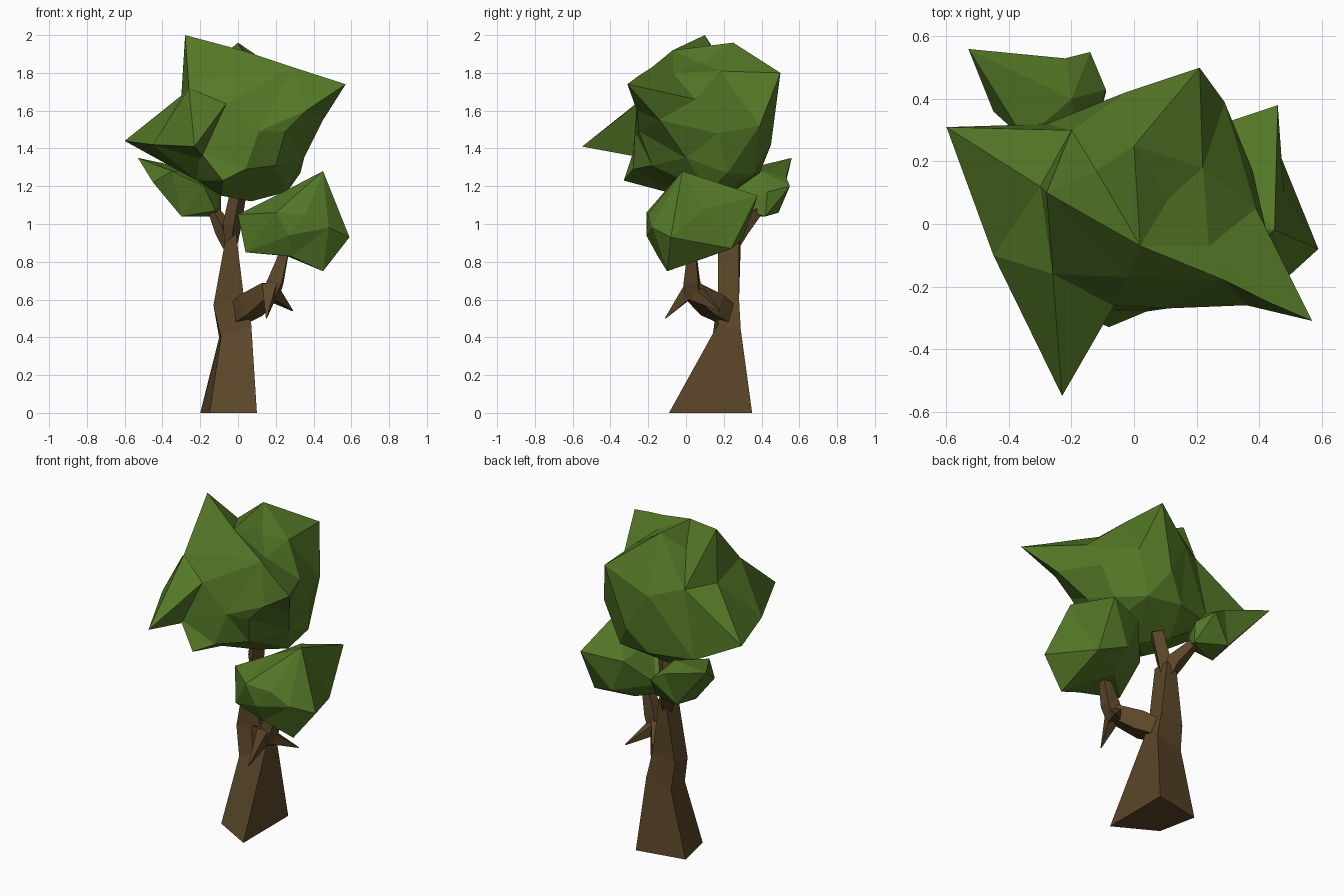
import bpy, bmesh, math
from mathutils import Vector


def material(name, color):
    m = bpy.data.materials.new(name)
    m.diffuse_color = color
    return m


LEAF = material("leaf_green", (0.09, 0.19, 0.02, 1))
BARK = material("bark_brown", (0.105, 0.062, 0.022, 1))


def finish(name, bm, mat):
    bmesh.ops.recalc_face_normals(bm, faces=bm.faces)
    me = bpy.data.meshes.new(name)
    bm.to_mesh(me)
    bm.free()
    me.materials.append(mat)
    ob = bpy.data.objects.new(name, me)
    bpy.context.collection.objects.link(ob)
    return ob


def foliage(name, center, points):
    """Spiky faceted clump: hull the points on a unit sphere, then restore their distances."""
    c = Vector(center)
    bm = bmesh.new()
    place = {}
    for p in points:
        v = bm.verts.new((Vector(p) - c).normalized())
        place[v] = Vector(p)
    bmesh.ops.convex_hull(bm, input=bm.verts[:])
    for v, p in place.items():
        if v.is_valid:
            v.co = p
    return finish(name, bm, LEAF)


def loft(name, rings):
    """Skin through rings of equal point count, with closed ends."""
    bm = bmesh.new()
    rows = [[bm.verts.new(p) for p in r] for r in rings]
    n = len(rows[0])
    for a, b in zip(rows, rows[1:]):
        for i in range(n):
            j = (i + 1) % n
            bm.faces.new((a[i], a[j], b[j], b[i]))
    bm.faces.new(rows[0][::-1])
    bm.faces.new(rows[-1])
    return finish(name, bm, BARK)


def limb(name, path, radii, sides=4):
    """Tapered faceted branch along a path."""
    pts = [Vector(p) for p in path]
    rings = []
    for i, (p, r) in enumerate(zip(pts, radii)):
        d = pts[min(i + 1, len(pts) - 1)] - pts[max(i - 1, 0)]
        q = d.to_track_quat('Z', 'Y')
        rings.append([p + q @ Vector((r * math.cos(t), r * math.sin(t), 0))
                      for t in (math.tau * (k + 0.5) / sides for k in range(sides))])
    return loft(name, rings)


# Trunk: flared four-sided base narrowing to the fork
loft("trunk", [
    [(0.10, -0.09, 0), (0.10, 0.35, 0), (-0.20, 0.29, 0), (-0.15, 0.05, 0)],
    [(0.07, 0.17, 0.47), (0.07, 0.29, 0.44), (-0.10, 0.29, 0.40), (-0.09, 0.14, 0.40)],
    [(0.03, 0.17, 0.62), (0.03, 0.28, 0.62), (-0.12, 0.28, 0.57), (-0.13, 0.17, 0.57)],
    [(-0.01, 0.17, 0.95), (-0.01, 0.28, 0.95), (-0.07, 0.29, 0.90), (-0.07, 0.17, 0.90)],
])

# Branches
limb("left_fork", [(-0.04, 0.24, 0.86), (-0.07, 0.28, 0.97), (-0.13, 0.38, 1.07)], [0.03, 0.055, 0.03])
limb("right_fork", [(-0.04, 0.23, 0.86), (-0.03, 0.22, 1.0), (0.0, 0.20, 1.16)], [0.03, 0.05, 0.045])
limb("side_branch", [(0.0, 0.22, 0.52), (0.07, 0.14, 0.57), (0.17, 0.03, 0.65)], [0.07, 0.085, 0.06])
limb("upright_branch", [(0.17, 0.04, 0.62), (0.20, 0.03, 0.70), (0.26, 0.03, 0.90)], [0.055, 0.055, 0.025])
limb("front_stub", [(0.17, 0.03, 0.66), (0.15, -0.11, 0.50)], [0.055, 0.003])
limb("right_stub", [(0.17, 0.04, 0.64), (0.29, 0.18, 0.54)], [0.055, 0.003])

# Large crown: outer tips with the ridge joining the top and right tips
tips = [
    (-0.28, 0.10, 2.0), (0.57, -0.31, 1.74), (-0.60, 0.31, 1.44),
    (0.21, 0.50, 1.80), (0.0, 0.25, 1.96),
    (0.02, -0.07, 1.92), (0.29, -0.18, 1.83), (0.43, -0.25, 1.785),
]
# Large crown: body between the tips
body = [
    (-0.26, -0.16, 1.72), (-0.30, 0.12, 1.68), (-0.20, 0.30, 1.68), (-0.02, -0.17, 1.79),
    (-0.12, 0.17, 1.86), (0.11, 0.08, 1.85), (0.24, -0.07, 1.80), (0.22, 0.18, 1.81),
    (0.39, 0.05, 1.66), (0.29, 0.39, 1.52), (0.38, 0.17, 1.48), (0.11, -0.27, 1.49),
    (0.25, -0.25, 1.49), (0.04, -0.28, 1.29), (-0.08, -0.33, 1.23), (-0.06, -0.26, 1.64),
    (-0.09, -0.03, 1.15), (0.07, 0.10, 1.12), (0.26, 0.12, 1.17), (0.33, 0.22, 1.27),
    (0.20, -0.18, 1.31), (-0.45, -0.10, 1.42), (-0.22, -0.05, 1.23), (-0.28, 0.32, 1.27),
    (-0.02, 0.39, 1.27), (0.10, 0.45, 1.42), (-0.03, 0.42, 1.64), (-0.08, 0.22, 1.15),
    (0.20, 0.36, 1.26), (0.35, 0.0, 1.35), (0.45, -0.14, 1.55), (0.36, -0.26, 1.60),
    (-0.20, -0.28, 1.38),
]
foliage("main_crown", (0, 0.07, 1.52), tips + body)

# Front spike of the crown
foliage("crown_front_spike", (-0.24, -0.25, 1.50), [
    (-0.23, -0.55, 1.41), (-0.26, -0.16, 1.72), (-0.45, -0.10, 1.42),
    (-0.06, -0.255, 1.64), (-0.19, -0.28, 1.36), (-0.22, -0.05, 1.28),
])

# Lower right clump
foliage("right_clump", (0.30, 0.04, 1.0), [
    (0.45, -0.02, 1.28), (0.46, 0.38, 1.15), (0.59, -0.08, 0.93), (0.45, -0.10, 0.75),
    (0.0, -0.03, 1.05), (0.04, -0.08, 0.85), (0.20, -0.21, 1.06), (0.27, -0.21, 0.94),
    (0.36, -0.20, 1.05), (0.48, -0.18, 0.98), (0.26, 0.13, 0.83), (0.30, 0.30, 0.92),
    (0.09, 0.16, 0.96), (0.22, 0.30, 1.12), (0.48, 0.10, 1.08), (0.46, 0.24, 0.87),
    (0.22, 0.02, 1.16), (0.28, -0.15, 0.83),
])

# Lower left clump
foliage("left_clump", (-0.25, 0.42, 1.17), [
    (-0.53, 0.56, 1.35), (-0.14, 0.55, 1.20), (-0.09, 0.43, 1.17), (-0.09, 0.42, 1.04),
    (-0.28, 0.49, 1.06), (-0.30, 0.33, 1.04), (-0.45, 0.36, 1.22), (-0.35, 0.27, 1.28),
    (-0.18, 0.27, 1.20), (-0.22, 0.53, 1.25), (-0.12, 0.31, 1.07), (-0.20, 0.40, 1.28),
])
